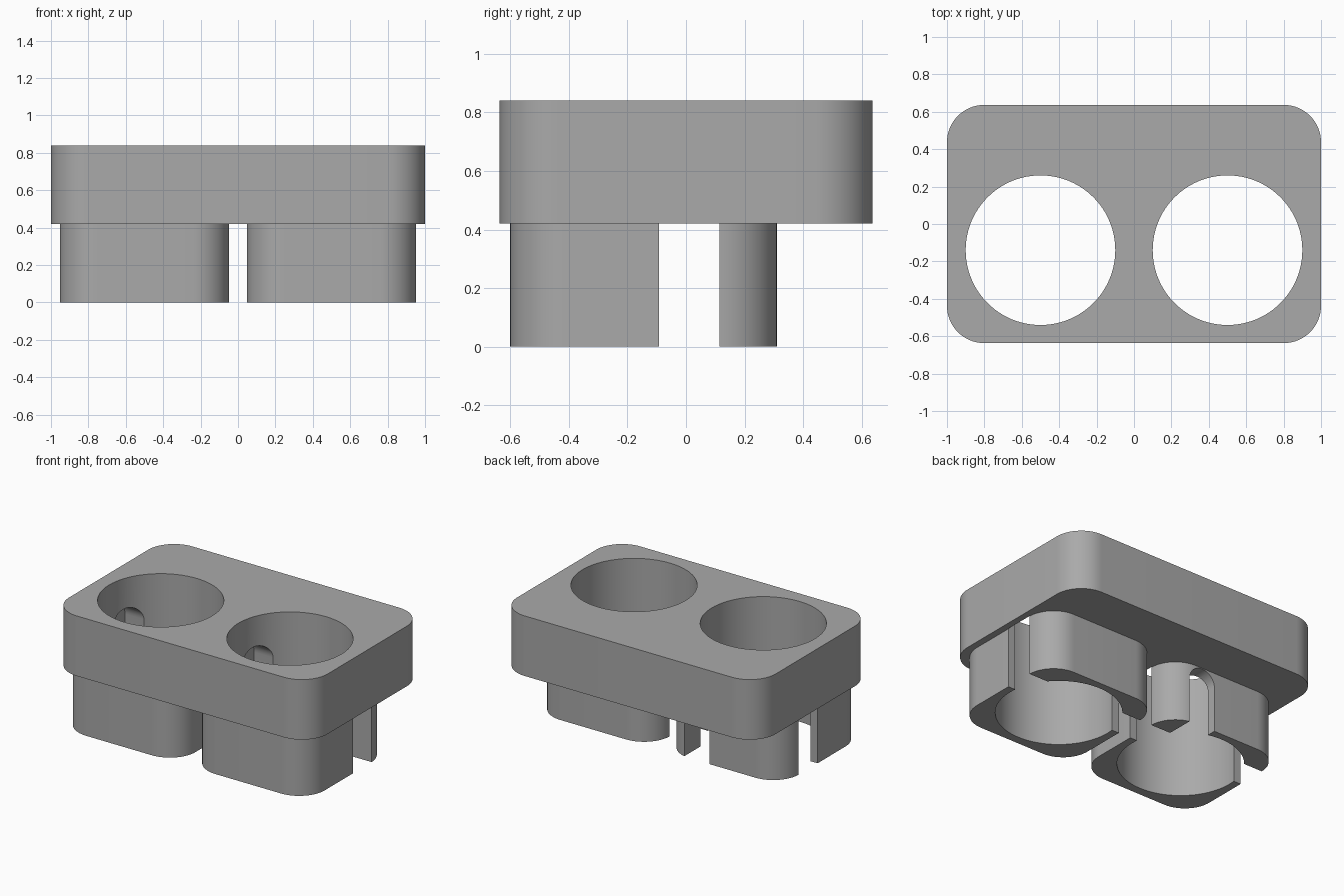
import bpy, bmesh, math

cube = bpy.data.objects.get("Cube")
if cube:
    bpy.data.objects.remove(cube, do_unlink=True)

grey = bpy.data.materials.new("plain_grey")
grey.use_nodes = True
colour = (0.4, 0.4, 0.4, 1)
grey.diffuse_color = colour
grey.node_tree.nodes["Principled BSDF"].inputs["Base Color"].default_value = colour


def arc(cx, cy, r, start, end, steps):
    return [(cx + r * math.cos(math.radians(start + (end - start) * i / steps)),
             cy + r * math.sin(math.radians(start + (end - start) * i / steps)))
            for i in range(steps + 1)]


def rounded_rect(cx, cy, hx, hy, r):
    pts = []
    for i, (sx, sy) in enumerate(((1, 1), (-1, 1), (-1, -1), (1, -1))):
        pts += arc(cx + sx * (hx - r), cy + sy * (hy - r), r, 90 * i, 90 * i + 90, 16)
    return pts


def prism(name, profile, low, high, place=lambda u, v, w: (u, v, w)):
    """Extrude a flat profile from low to high; place maps it into space."""
    bm = bmesh.new()
    base = bm.faces.new([bm.verts.new(place(u, v, low)) for u, v in profile])
    top = bmesh.ops.extrude_face_region(bm, geom=[base])["geom"]
    shift = [b - a for a, b in zip(place(0, 0, low), place(0, 0, high))]
    bmesh.ops.translate(bm, vec=shift, verts=[v for v in top if isinstance(v, bmesh.types.BMVert)])
    bmesh.ops.recalc_face_normals(bm, faces=bm.faces)
    mesh = bpy.data.meshes.new(name)
    bm.to_mesh(mesh)
    bm.free()
    mesh.materials.append(grey)
    obj = bpy.data.objects.new(name, mesh)
    bpy.context.collection.objects.link(obj)
    return obj


def cut(obj, cutters):
    bpy.ops.object.select_all(action="DESELECT")
    bpy.context.view_layer.objects.active = obj
    obj.select_set(True)
    for cutter in cutters:
        mod = obj.modifiers.new("cut", "BOOLEAN")
        mod.operation, mod.solver, mod.object = "DIFFERENCE", "EXACT", cutter
        bpy.ops.object.modifier_apply(modifier=mod.name)
    bpy.ops.object.shade_smooth_by_angle(angle=math.radians(30))


def arch(centre, half, top):
    return [(centre - half, -0.1), (centre + half, -0.1)] + arc(centre, top - half, half, 0, 180, 20)


# Solid bodies: rounded upper block and two rounded legs
BORE_Y, SEAM, TOP = -0.14, 0.42, 0.84
block = prism("upper_block", rounded_rect(0, 0, 1, 0.637, 0.2), SEAM, TOP)
legs, bores, channels = [], [], []
for side, x in (("right", -0.5), ("left", 0.5)):
    legs.append(prism(side + "_leg", rounded_rect(x, -0.145, 0.453, 0.455, 0.2), 0, SEAM))
    # Round bore through block and leg
    bores.append(prism(side + "_bore_cutter", arc(x, BORE_Y, 0.4, 0, 360, 96)[:-1], -0.1, 1))
    # Arched cross channel, ending inside the block
    channels.append(prism(side + "_channel_cutter", arch(0.011, 0.104, 0.63),
                          x - 0.455, x + 0.455, lambda u, v, w: (w, u, v)))

# Arched slot in the back wall of the right leg only
back_slot = prism("back_slot_cutter", arch(-0.3, 0.1, SEAM - 0.005), 0.0, 0.5,
                  lambda u, v, w: (u, w, v))

cut(block, bores + channels)
cut(legs[0], [bores[0], channels[0], back_slot])
cut(legs[1], [bores[1], channels[1]])

for cutter in bores + channels + [back_slot]:
    bpy.data.objects.remove(cutter, do_unlink=True)
